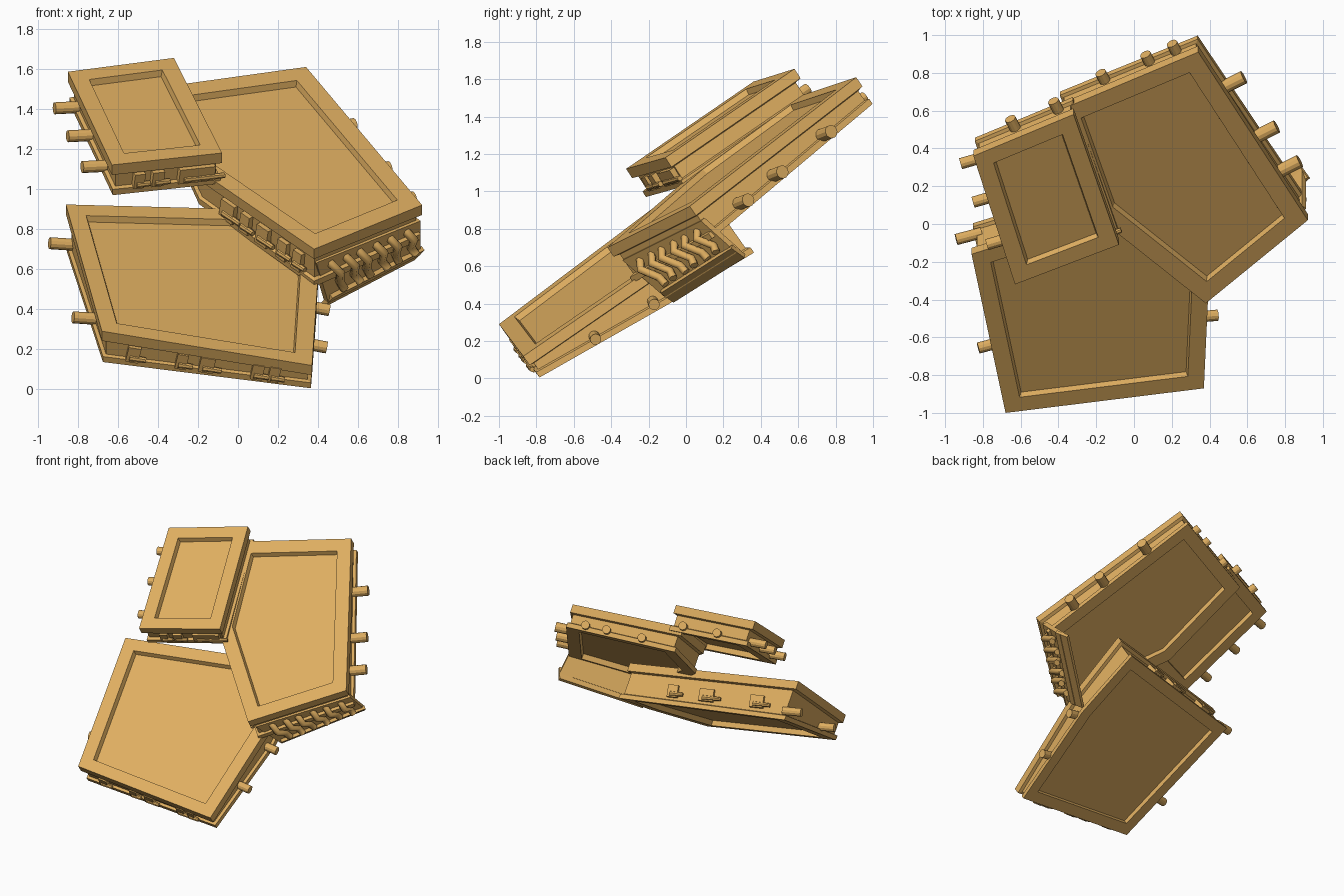
import bpy, bmesh, random
from mathutils import Vector, Matrix

random.seed(4)
cube = bpy.data.objects.get("Cube")
if cube:
    bpy.data.objects.remove(cube)

tan = bpy.data.materials.new("warm_tan")
tan.use_nodes = True
colour = (0.73, 0.42, 0.117, 1)
tan.diffuse_color = colour
tan.node_tree.nodes["Principled BSDF"].inputs["Base Color"].default_value = colour


def finish(name, bm):
    bmesh.ops.recalc_face_normals(bm, faces=bm.faces)
    mesh = bpy.data.meshes.new(name)
    bm.to_mesh(mesh)
    bm.free()
    mesh.materials.append(tan)
    obj = bpy.data.objects.new(name, mesh)
    bpy.context.collection.objects.link(obj)
    return obj


class Tray:
    """Tilted polygonal tray, recessed on both sides, with a grooved wall.

    The depth is given at the first corner and changes by taper along x and y."""

    def __init__(self, name, corners, plane, depth, taper, rim):
        z0, sx, sy = plane
        self.name, self.base_depth, self.taper = name, depth, taper
        self.pts = [Vector((x, y, z0 + sx * x + sy * y)) for x, y in corners]
        self.n = Vector((-sx, -sy, 1)).normalized()
        # Walls drop backwards and down, without sideways lean
        self.drop = Vector((0, -self.n.y, -self.n.z))
        bm = bmesh.new()
        # Cross-section as (inset, share of depth, extra depth), top recess to bottom recess
        section = [(rim + .01, 0, .032), (rim, 0, 0), (0, 0, 0), (0, 0, .06), (.025, 0, .068),
                   (.025, 1, -.04), (.006, 1, -.034), (.006, 1, 0),
                   (rim, 1, 0), (rim, 1, -.04)]
        rings = [[bm.verts.new(p) for p in self.ring(*s)] for s in section]
        k = len(corners)
        for a, b in zip(rings, rings[1:]):
            for j in range(k):
                bm.faces.new((a[j], a[(j + 1) % k], b[(j + 1) % k], b[j]))
        bm.faces.new(rings[0])
        bm.faces.new(rings[-1])
        finish(name, bm)

    def depth_at(self, p):
        move = p - self.pts[0]
        return self.base_depth + self.taper[0] * move.x + self.taper[1] * move.y

    def inward(self, i):
        k = len(self.pts)
        edge = (self.pts[(i + 1) % k] - self.pts[i % k]).normalized()
        return self.n.cross(edge)

    def ring(self, inset, share, extra):
        out = []
        for i, p in enumerate(self.pts):
            a, b = self.inward(i - 1), self.inward(i)
            q = p + (a + b) * inset / (1 + a.dot(b))
            out.append(q + self.drop * (share * self.depth_at(q) + extra))
        return out

    def frame(self, edge, f, share):
        """Matrix at a wall point: x along the edge, y up the wall, z outward."""
        p = self.pts[edge].lerp(self.pts[(edge + 1) % len(self.pts)], f)
        out = -self.inward(edge)
        m = Matrix((self.n.cross(out), self.n, out)).transposed().to_4x4()
        m.translation = p + self.drop * self.depth_at(p) * share
        return m

    def bolts(self, edge, fractions, reach, radius=.03):
        for f in fractions:
            bm = bmesh.new()
            bmesh.ops.create_cone(bm, cap_ends=True, segments=12, radius1=radius,
                                  radius2=radius, depth=reach + .05,
                                  matrix=self.frame(edge, f, .76)
                                  @ Matrix.Translation((0, 0, (reach - .05) / 2)))
            finish(self.name + "_bolt", bm)

    def clamps(self, edge, fractions):
        for f in fractions:
            bm = bmesh.new()
            m = self.frame(edge, f, .62)
            w = random.uniform(.05, .11)
            # Block seated in the groove, with a rod lying across it
            size = Matrix.Diagonal((w, self.base_depth * .45, .06, 1))
            bmesh.ops.create_cube(bm, size=1, matrix=m @ Matrix.Translation((0, 0, -.025)) @ size)
            rod = Matrix.Translation((w * .4, -.02, 0)) @ Matrix.Rotation(1.57, 4, "Y")
            bmesh.ops.create_cone(bm, cap_ends=True, segments=8, radius1=.018,
                                  radius2=.014, depth=w * 1.3, matrix=m @ rod)
            finish(self.name + "_clamp", bm)


# Lower pentagonal tray, reaching back beneath the upper one
lower = Tray("lower_tray", [(-.68, -1), (.37, -.87), (.40, -.22), (.33, .22), (-.86, -.16)],
             (.82, -.25, .7), .195, (-.06, .11), .09)
lower.bolts(4, [.03, .68], .09)
lower.bolts(1, [.47, .93], .06)
lower.clamps(0, [.15, .38, .5, .74, .82])
lower.clamps(3, [.3, .5, .8])

# Upper pentagonal tray
upper = Tray("upper_tray", [(.38, -.42), (.92, .02), (.34, .91), (-.40, .60), (-.2, .04)],
             (1.041, -.146, .68), .235, (0, -.05), .1)
upper.bolts(1, [.21, .42, .72], .09, .036)
upper.bolts(2, [.17, .36, .68], .035)
upper.clamps(4, [.25, .4, .55, .72, .85])

# Small raised four-sided tray
small = Tray("small_tray", [(-.63, -.32), (-.08, -.11), (-.32, .58), (-.85, .36)],
             (1.24, -.136, .641), .185, (0, 0), .09)
small.bolts(2, [.17, .60], .045)
small.bolts(3, [.13, .43, .76], .1)
small.clamps(0, [.25, .42, .7, .85])


def slab(name, corners, thickness):
    bm = bmesh.new()
    bm.faces.new([bm.verts.new(c) for c in corners])
    obj = finish(name, bm)
    mod = obj.modifiers.new("thickness", "SOLIDIFY")
    mod.thickness = thickness
    mod.offset = 0


# Deep skirt hanging under the front right edge of the upper tray
top_a, top_b = Vector((.38, -.33, .64)), Vector((.9, .09, .85))
low_a, low_b = Vector((.44, -.1, .44)), Vector((.9, .28, .68))
slab("skirt_wall", (top_a, top_b, low_b, low_a), .035)
out = Vector((.025, -.035, .025))
slab("skirt_ledge", (low_a - out, low_b - out, low_b + out, low_a + out), .025)

# Curved hooks over the skirt
for i, f in enumerate((.12, .27, .4, .56, .7, .86)):
    hi, lo = top_a.lerp(top_b, f), low_a.lerp(low_b, f + .05)
    bulge = Vector((.04, -.06, -.01))
    path = (hi.lerp(lo, .15), hi.lerp(lo, .4) + bulge, hi.lerp(lo, .65) + bulge * .4,
            hi.lerp(lo, .85) + bulge * (.6 + .3 * (i % 2)))
    curve = bpy.data.curves.new("skirt_hook", "CURVE")
    curve.dimensions = "3D"
    curve.bevel_depth = .024
    curve.bevel_resolution = 1
    curve.use_fill_caps = True
    spline = curve.splines.new("POLY")
    spline.points.add(len(path) - 1)
    for point, p in zip(spline.points, path):
        point.co = (*p, 1)
    curve.materials.append(tan)
    bpy.context.collection.objects.link(bpy.data.objects.new("skirt_hook", curve))
